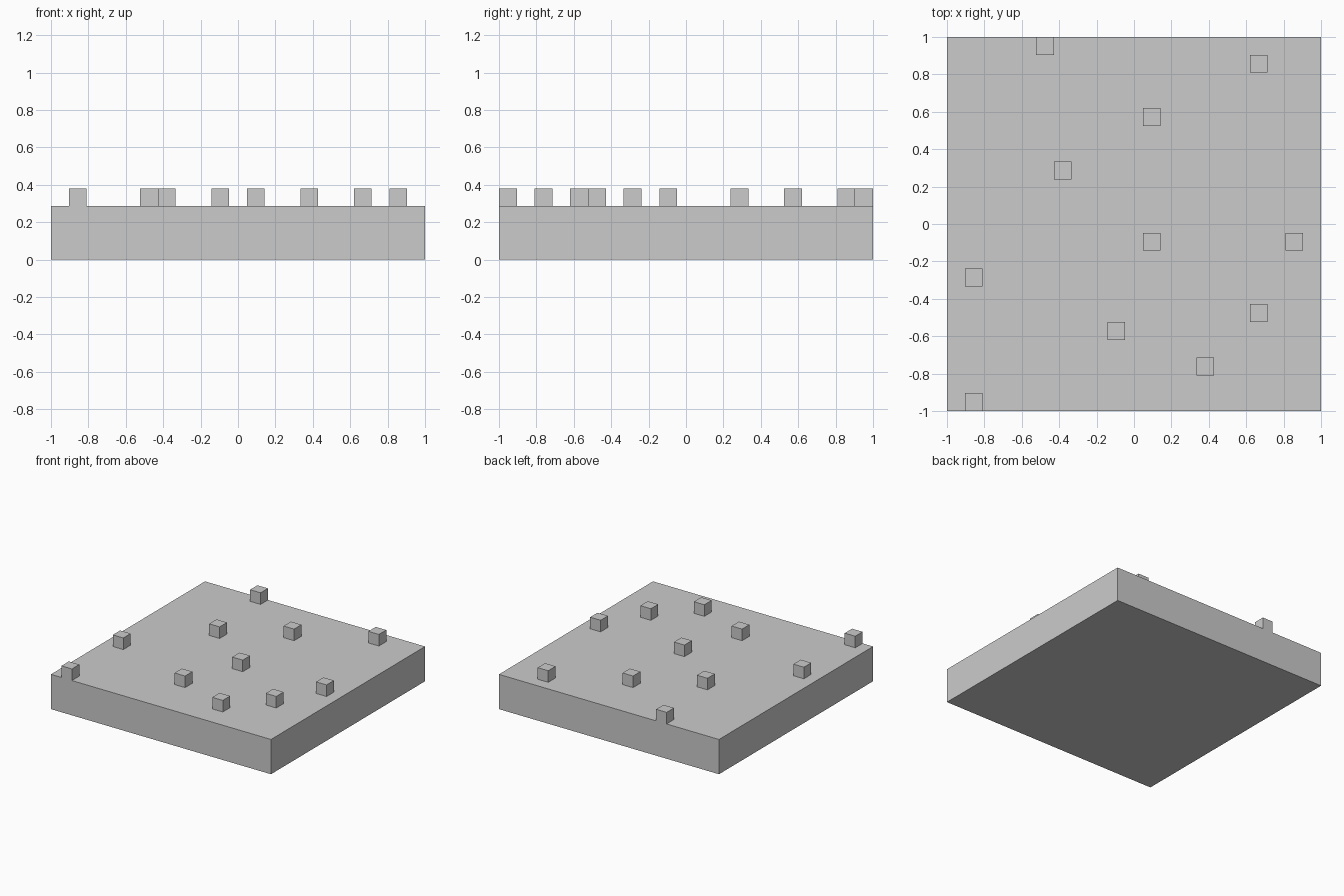
import bpy
import bmesh
from mathutils import Vector

default = bpy.data.objects.get("Cube")
if default:
    bpy.data.objects.remove(default, do_unlink=True)

CELLS = 21
UNIT = 2 / CELLS
BASE_TOP = 3 * UNIT

# Cells, counted from the centre, that carry a stud
STUDS = {(-5, 10), (7, 9), (1, 6), (-4, 3), (1, -1), (9, -1),
         (-9, -3), (7, -5), (-1, -6), (4, -8), (-9, -10)}

# Single grey
grey = bpy.data.materials.new("plain grey")
grey.use_nodes = True
colour = (0.6, 0.6, 0.6, 1)
grey.diffuse_color = colour
grey.node_tree.nodes["Principled BSDF"].inputs["Base Color"].default_value = colour

# Square top sheet, one face per cell, raised from the ground
bm = bmesh.new()
bmesh.ops.create_grid(bm, x_segments=CELLS, y_segments=CELLS, size=1)


def raise_faces(faces, height):
    """Extrude the faces and lift the new ones."""
    out = bmesh.ops.extrude_face_region(bm, geom=faces)["geom"]
    verts = [g for g in out if isinstance(g, bmesh.types.BMVert)]
    bmesh.ops.translate(bm, verts=verts, vec=Vector((0, 0, height)))
    return [g for g in out if isinstance(g, bmesh.types.BMFace)]


def cell(face):
    c = face.calc_center_median()
    return round(c.x / UNIT), round(c.y / UNIT)


# Slab, keeping its underside closed
bottom = bm.faces[:]
top = raise_faces(bottom, BASE_TOP)
if not any(f.normal.z < -0.5 for f in bm.faces):
    bmesh.ops.recalc_face_normals(bm, faces=bm.faces[:])

# Cube studs grown out of the slab, one at a time
for stud in [f for f in top if cell(f) in STUDS]:
    lifted = raise_faces([stud], UNIT)
    if stud.is_valid:
        bm.faces.remove(stud)

# Merge coplanar cells into clean flat faces
bmesh.ops.recalc_face_normals(bm, faces=bm.faces[:])
bmesh.ops.dissolve_limit(bm, angle_limit=0.01, verts=bm.verts[:], edges=bm.edges[:])

mesh = bpy.data.meshes.new("studded_slab")
bm.to_mesh(mesh)
bm.free()
mesh.materials.append(grey)
slab = bpy.data.objects.new("studded_slab", mesh)
bpy.context.collection.objects.link(slab)
